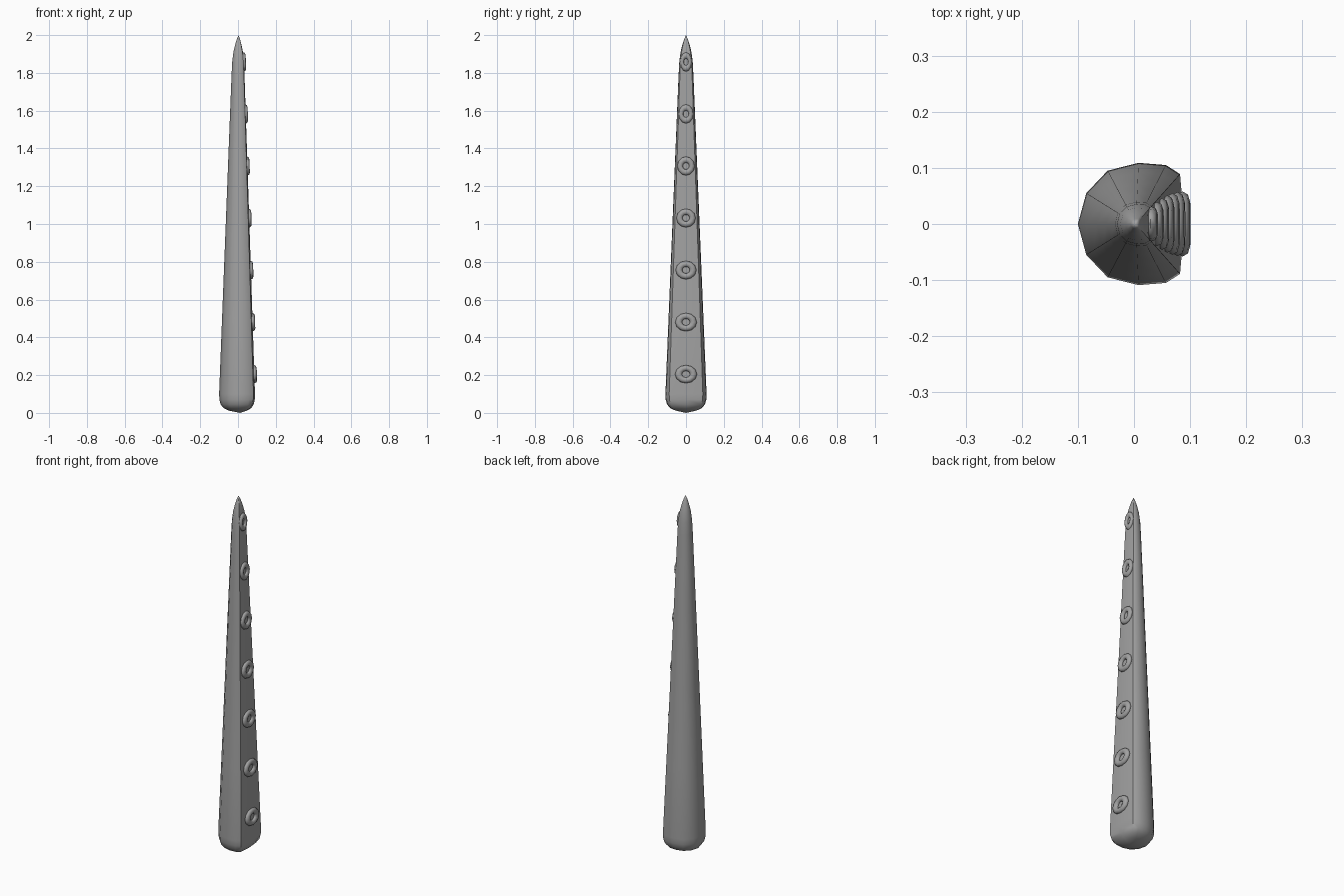
import bpy
import bmesh
import math

if "Cube" in bpy.data.objects:
    bpy.data.objects.remove(bpy.data.objects["Cube"])

grey = bpy.data.materials.new("grey")
grey.diffuse_color = (0.36, 0.36, 0.36, 1)
grey.use_nodes = True
grey.node_tree.nodes["Principled BSDF"].inputs["Base Color"].default_value = grey.diffuse_color

# Tentacle cross-section: rounded back, nearly flat sucker side facing +x
HALF = [(-0.085, 0.055), (-0.047, 0.095), (0.008, 0.109),
        (0.057, 0.105), (0.082, 0.089)]
SECTION = ([(-0.1, 0.0)] + HALF + [(0.09, 0.0)]
           + [(x, -y) for x, y in reversed(HALF)])
AXIS = 0.003

# Lengthwise profile: (height, section scale)
PROFILE = [(0.012, 0.5), (0.025, 0.77), (0.045, 0.92), (0.07, 0.985), (0.1, 1.0),
           (0.5, 0.849), (0.95, 0.678), (1.4, 0.508), (1.79, 0.36),
           (1.86, 0.325), (1.91, 0.265), (1.95, 0.175), (1.98, 0.085)]


def section_scale(z):
    for (z0, s0), (z1, s1) in zip(PROFILE, PROFILE[1:]):
        if z0 <= z <= z1:
            return s0 + (s1 - s0) * (z - z0) / (z1 - z0)
    return 0.0


def finish(obj, angle):
    obj.data.materials.append(grey)
    bpy.ops.object.select_all(action='DESELECT')
    obj.select_set(True)
    bpy.context.view_layer.objects.active = obj
    bpy.ops.object.shade_smooth_by_angle(angle=math.radians(angle))


# Tentacle body: lofted rings closed by a blunt base and a pointed tip
bm = bmesh.new()
rings = [[bm.verts.new((AXIS + (x - AXIS) * s, y * s, z)) for x, y in SECTION]
         for z, s in PROFILE]
base = bm.verts.new((0.012, 0, 0))
tip = bm.verts.new((AXIS, 0, 2))
n = len(SECTION)
for i in range(n):
    j = (i + 1) % n
    for lower, upper in zip(rings, rings[1:]):
        bm.faces.new((lower[i], lower[j], upper[j], upper[i]))
    bm.faces.new((base, rings[0][j], rings[0][i]))
    bm.faces.new((tip, rings[-1][i], rings[-1][j]))
bmesh.ops.recalc_face_normals(bm, faces=bm.faces[:])
mesh = bpy.data.meshes.new("tentacle_body")
bm.to_mesh(mesh)
bm.free()
body = bpy.data.objects.new("tentacle_body", mesh)
bpy.context.collection.objects.link(body)
finish(body, 50)

# Row of ring-shaped suckers, narrowing towards the tip
for k in range(7):
    z = 0.205 + 0.2755 * k
    x = AXIS + 0.087 * section_scale(z)
    bpy.ops.mesh.primitive_torus_add(major_segments=12, minor_segments=8,
                                     major_radius=0.68, minor_radius=0.32)
    sucker = bpy.context.object
    sucker.name = f"sucker_{k + 1}"
    sucker.location = (x, 0, z)
    sucker.rotation_euler = (0, math.radians(88), 0)
    sucker.scale = (0.048 + 0.0005 * k, 0.058 - 0.00075 * k * k, 0.042 - 0.0016 * k)
    bpy.ops.object.transform_apply(location=False, rotation=True, scale=True)
    finish(sucker, 60)
